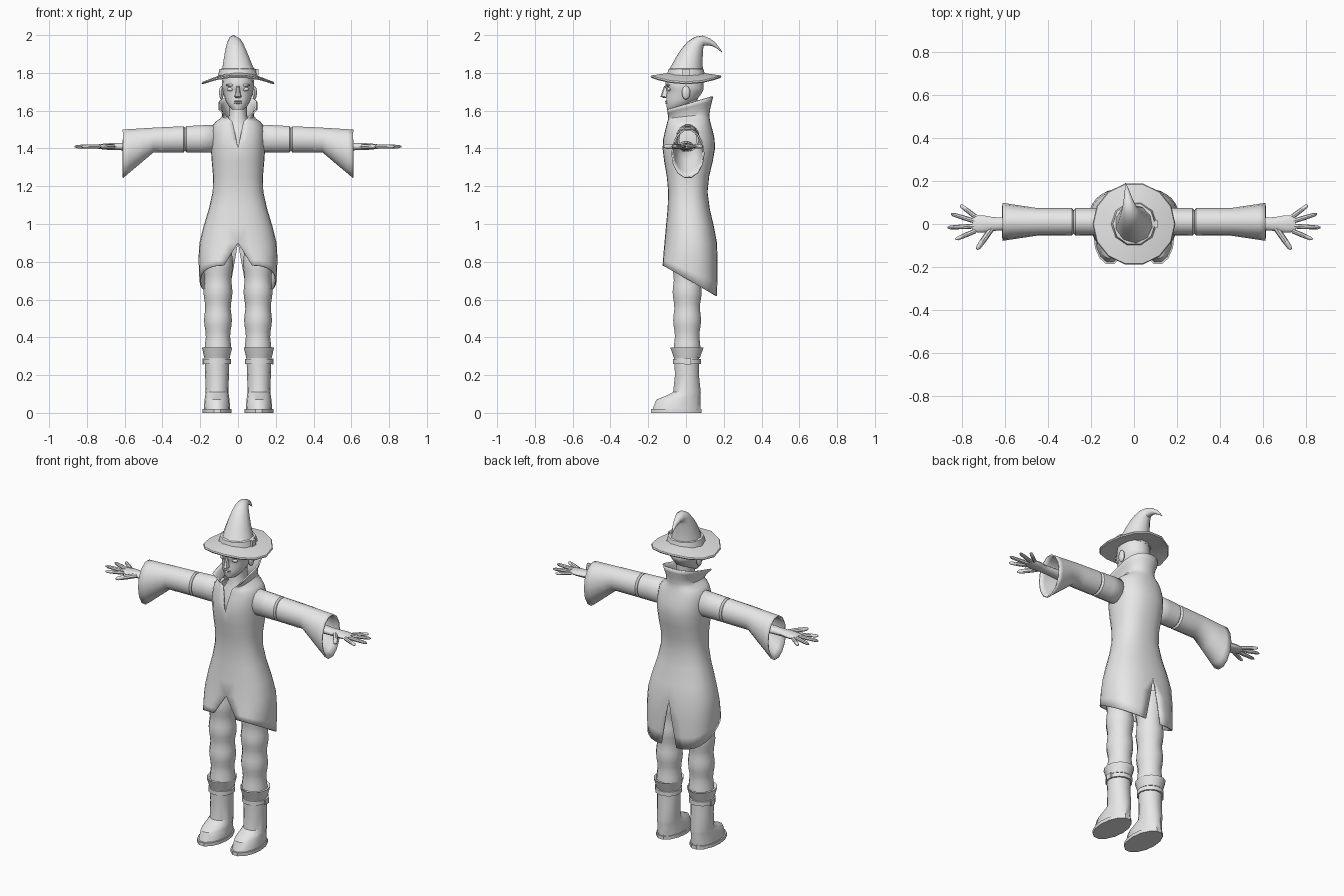
import bpy, bmesh
from math import sin, cos, tau, radians, copysign
from mathutils import Vector

if "Cube" in bpy.data.objects:
    bpy.data.objects.remove(bpy.data.objects["Cube"])

GREY = (0.8, 0.8, 0.8, 1)
material = bpy.data.materials.new("plain_grey")
material.use_nodes = True
material.diffuse_color = GREY
material.node_tree.nodes["Principled BSDF"].inputs["Base Color"].default_value = GREY
parts = []


def finish(name, bm, mirror=False, cloth=False):
    """Turn a bmesh into a named object with its modifiers."""
    bmesh.ops.recalc_face_normals(bm, faces=bm.faces)
    mesh = bpy.data.meshes.new(name)
    bm.to_mesh(mesh)
    bm.free()
    mesh.materials.append(material)
    part = bpy.data.objects.new(name, mesh)
    bpy.context.collection.objects.link(part)
    if mirror:
        part.modifiers.new("mirror", "MIRROR")
    if cloth:
        solid = part.modifiers.new("cloth", "SOLIDIFY")
        solid.thickness, solid.offset = .008, 0
    parts.append(part)


def loft(name, rings, closed=True, caps=True, **options):
    """Skin a list of point rings with quads."""
    bm = bmesh.new()
    loops = [[bm.verts.new(point) for point in ring] for ring in rings]
    count = len(loops[0])
    for low, high in zip(loops, loops[1:]):
        for i in range(count if closed else count - 1):
            j = (i + 1) % count
            bm.faces.new((low[i], low[j], high[j], high[i]))
    if caps and closed:
        bm.faces.new(loops[0])
        bm.faces.new(loops[-1])
    finish(name, bm, **options)


def oval(centre, u, v, sides=14):
    """Ring of points spanned by two half axes."""
    turns = [tau * i / sides for i in range(sides)]
    return [Vector(centre) + Vector(u) * cos(a) + Vector(v) * sin(a) for a in turns]


def level(z, width, front, back, x=0, sides=14):
    """Horizontal ring reaching forward and backward by given depths."""
    centre = (x, (back - front) / 2, z)
    return oval(centre, (width, 0, 0), (0, (back + front) / 2, 0), sides)


def smooth(keys, steps=3):
    """Fill in a soft curve through the key values."""
    keys = [Vector(key) for key in keys]
    result = []
    for i in range(len(keys) - 1):
        start, end = keys[i], keys[i + 1]
        before = (end - keys[max(i - 1, 0)]) / 2
        after = (keys[min(i + 2, len(keys) - 1)] - start) / 2
        for step in range(steps):
            t = step / steps
            ease = t * t * (3 - 2 * t)
            bend = before * t * (1 - t) ** 2 - after * t * t * (1 - t)
            result.append(start.lerp(end, ease) + bend)
    return result + [keys[-1]]


def tube(name, path, radii, sides=8, **options):
    """Round tapering rod whose rings follow the direction of the path."""
    path = [Vector(point) for point in path]
    rings = []
    for i, (point, radius) in enumerate(zip(path, radii)):
        along = path[min(i + 1, len(path) - 1)] - path[max(i - 1, 0)]
        turn = along.to_track_quat('Z', 'Y')
        rings.append(oval(point, turn @ Vector((radius, 0, 0)),
                          turn @ Vector((0, radius, 0)), sides))
    loft(name, rings, **options)


def solid(name, place, size, rounded=True, **options):
    """Ellipsoid or block; size holds half axes."""
    bm = bmesh.new()
    if rounded:
        bmesh.ops.create_uvsphere(bm, u_segments=12, v_segments=8, radius=1)
    else:
        bmesh.ops.create_cube(bm, size=2)
    bmesh.ops.scale(bm, vec=size, verts=bm.verts)
    bmesh.ops.translate(bm, vec=place, verts=bm.verts)
    finish(name, bm, **options)


# Coat, one half: slit and slanted at the hem, open and raised at the collar
def coat_ring(z, width, front, back, columns=14):
    below_slit, above_nape = max(0, .9 - z), max(0, z - 1.54)
    neckline = max(0, z - 1.4) * .2 + above_nape * .5
    slant = above_nape * .35 - below_slit * .4
    points = []
    for i in range(columns + 1):
        angle = tau * (i / columns - .5) / 2
        side = abs(cos(angle)) ** .85
        depth = copysign(abs(sin(angle)) ** .85, angle)
        gap = below_slit * .25 if angle > 0 else below_slit * .375 + neckline
        y = (back - front) / 2 + depth * (back + front) / 2
        points.append((gap + (width - gap) * side, y, z + slant * depth))
    return points


coat = smooth([(.7, .2, .12, .16), (.9, .2, .11, .16), (1.17, .13, .09, .11),
               (1.4, .14, .12, .15), (1.52, .13, .1, .13), (1.57, .08, .09, .12),
               (1.64, .1, .1, .14)])
loft("coat", [coat_ring(*row) for row in coat], closed=False, mirror=True, cloth=True)


# Sleeves: straight on top, flaring and drooping beyond the elbow
def sleeve_ring(x):
    droop = max(0, x - .45)
    fold = max(0, .01 - abs(x - .28))
    top = 1.53 - x * .05 - fold
    bottom = 1.38 - droop * .85 + fold
    depth = .06 + droop * .15 - fold
    return oval((x, .01, (top + bottom) / 2), (0, depth, 0), (0, 0, (top - bottom) / 2))


stations = (.1, .2, .27, .28, .29, .4, .45, .5, .55, .58, .61)
loft("sleeves", [sleeve_ring(x) for x in stations], caps=False, mirror=True, cloth=True)

# Forearms running into flat palms
PALM_Z = 1.41
arm = smooth([(.4, .04, .03), (.62, .03, .02), (.7, .04, .017), (.75, .035, .01)])
loft("hands", [oval((x, 0, PALM_Z), (0, wide, 0), (0, 0, thick)) for x, wide, thick in arm],
     mirror=True)


# Fingers spread like a fan
def finger(name, base, angle, length, radius):
    base = Vector((*base, PALM_Z))
    reach = Vector((cos(angle), sin(angle), 0)) * length
    path = [base + reach * t for t in (0, .5, .9, 1)]
    tube(name, path, [radius * taper for taper in (1, 1, .8, .3)], mirror=True)


for i, name in enumerate(("index", "middle", "ring", "little")):
    finger(name + "_fingers", (.735, i * .022 - .032), i * .35 - .4,
           .14 - abs(i - 1.3) * .03, .011)
finger("thumbs", (.66, -.02), radians(-55), .12, .014)

# Trousers with soft folds
LEG_X = .106
trousers = []
for i in range(19):
    z = .34 + i * .03
    radius = .06 + z * .02 + sin(z * 42) * .004
    trousers.append(level(z, radius, radius - .004, radius + .008, LEG_X))
loft("trousers", trousers, mirror=True)


# Boots: sole, foot with shaft, strap and flared cuff
def boot_part(name, rows):
    loft(name, [level(*row, x=LEG_X + .005) for row in rows], mirror=True)


SOLE = (.077, .19, .085)
boot_part("soles", [(0, *SOLE), (.02, *SOLE)])
boot_part("boots", [(.02, .07, .18, .08), (.07, .066, .16, .08), (.09, .063, .11, .08),
                    (.11, .06, .07, .08), (.2, .063, .06, .07), (.3, .066, .065, .07)])
STRAP = (.073, .07, .08)
boot_part("boot_straps", [(.26, *STRAP), (.285, *STRAP)])
boot_part("boot_cuffs", [(.29, .067, .065, .075), (.345, .08, .085, .095),
                         (.32, .055, .055, .06)])
solid("boot_buckles", (.184, .01, .272), (.004, .017, .016), rounded=False, mirror=True)

# Neck and chest inside the collar
neck = smooth([(1.34, .1, .1, .08), (1.46, .1, .09, .08), (1.56, .05, .06, .06),
               (1.68, .05, .055, .065)])
loft("neck", [level(*row) for row in neck])

# Head and face
head = smooth([(1.605, .03, .1, -.03), (1.64, .06, .107, .04), (1.7, .08, .104, .09),
               (1.735, .085, .112, .095), (1.8, .08, .1, .09)])
loft("head", [level(*row) for row in head])
nose = [(1.666, .012, .115), (1.674, .019, .135), (1.688, .014, .13), (1.73, .008, .116)]
loft("nose", [level(*row, back=-.09, sides=8) for row in nose])
solid("eyes", (.038, -.088, 1.714), (.02, .012, .011), mirror=True)
solid("brows", (.038, -.094, 1.735), (.026, .012, .007), mirror=True)
for name, z in (("upper_lip", 1.65), ("lower_lip", 1.64)):
    solid(name, (0, -.1, z), (.022, .01, .005))
solid("ears", (.088, 0, 1.695), (.012, .022, .036), mirror=True)


# Hat brim drooping to both sides
def brim_ring(radius, z):
    return [(p.x, p.y, z - p.x ** 2) for p in level(z, radius, radius, radius)]


brim = [(.06, 1.785), (.188, 1.775), (.192, 1.782), (.188, 1.788), (.06, 1.805)]
loft("hat_brim", [brim_ring(*row) for row in brim])

# Hat crown tapering and curling backward
curl = smooth([(0, 1.79), (.02, 1.87), (.05, 1.94), (.09, 1.97), (.15, 1.95), (.19, 1.91)], 2)
fractions = [i / (len(curl) - 1) for i in range(len(curl))]
tube("hat_crown", [(t * -.04, *point) for t, point in zip(fractions, curl)],
     [.095 * (1 - t) ** 1.4 + .002 for t in fractions], sides=10)

# Hat band with a buckle at the side
band = [(1.785, .106), (1.82, .098), (1.825, .08)]
loft("hat_band", [level(z, r, r, r, sides=10) for z, r in band])
solid("hat_buckle", (.102, 0, 1.803), (.006, .018, .017), rounded=False)

# Smooth shading with sharp creases
for part in parts:
    part.select_set(True)
bpy.context.view_layer.objects.active = parts[0]
bpy.ops.object.shade_smooth_by_angle(angle=radians(40))
